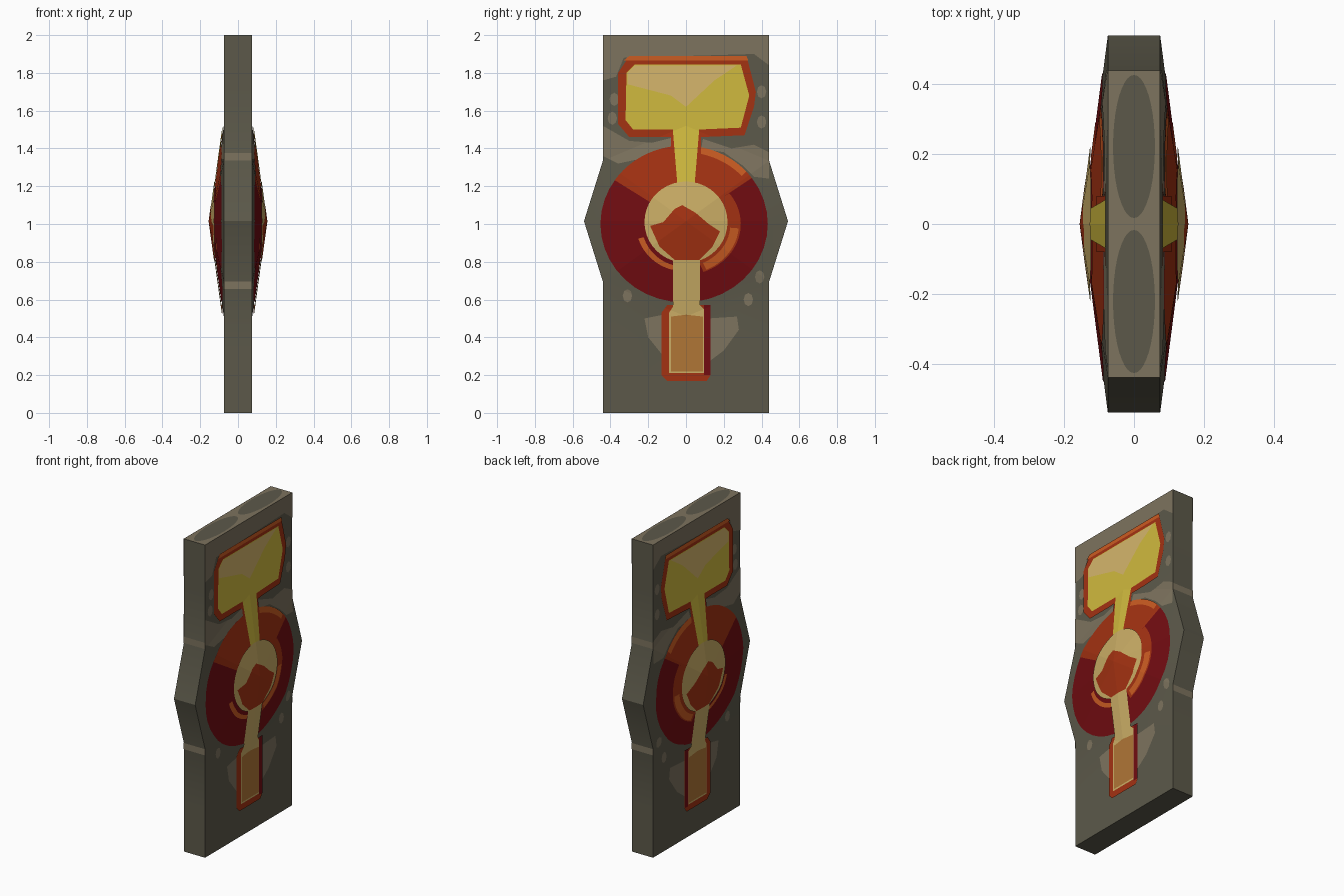
import bpy, bmesh, math
from mathutils import Vector

if "Cube" in bpy.data.objects:
    bpy.data.objects.remove(bpy.data.objects["Cube"])

ZC, T = 1.015, 0.075          # boss centre height, half slab thickness
RIM = [(0, .505), (.44, .32), (.54, 0)]


def srgb(r, g, b):
    return [((c / 255 + .055) / 1.055) ** 2.4 for c in (r, g, b)] + [1]


def material(name, rgb):
    m = bpy.data.materials.new(name)
    m.diffuse_color = srgb(*rgb)
    m.use_nodes = True
    m.node_tree.nodes["Principled BSDF"].inputs["Base Color"].default_value = m.diffuse_color
    return m


OLIVE = material("olive stone", (92, 89, 74))
TAUPE = material("taupe stone", (125, 115, 94))
RED = material("rust red", (164, 50, 18))
DARK = material("dark red", (114, 12, 17))
ORANGE = material("bright orange", (203, 92, 34))
TAN = material("pale tan", (203, 174, 102))
YELLOW = material("yellow", (208, 186, 62))
BROWN = material("ochre brown", (176, 118, 54))
SAND = material("light sand", (214, 182, 108))


def height(y, z):
    """Shallow faceted boss: 1 at the centre, 0 at the rim."""
    p = Vector((abs(y), abs(z - ZC)))
    k = 1
    for a, b in zip(RIM, RIM[1:]):
        n = Vector((a[1] - b[1], b[0] - a[0]))
        k = min(k, 1 - n.dot(p) / n.dot(Vector(a)))
    return .07 * max(0, k)


def crease_lines():
    pts = [(sy * y, sz * z) for y, z in RIM for sy in (1, -1) for sz in (1, -1)]
    lines = [((0, 0), p) for p in pts]
    for sy in (1, -1):
        for sz in (1, -1):
            q = [(sy * y, sz * z) for y, z in RIM]
            lines += list(zip(q, q[1:]))
    return lines


def finish(bm, name, mat, mirror=True):
    bmesh.ops.recalc_face_normals(bm, faces=bm.faces) if not mirror else None
    me = bpy.data.meshes.new(name)
    bm.to_mesh(me)
    bm.free()
    ob = bpy.data.objects.new(name, me)
    bpy.context.collection.objects.link(ob)
    me.materials.append(mat)
    if mirror:
        mod = ob.modifiers.new("both_sides", 'MIRROR')
        mod.use_axis = (True, False, False)
        mod.merge_threshold = .0005
    return ob


def plate(name, outline, mat, layer, walls=False):
    """Flat outline in y,z draped over the boss on both broad sides."""
    bm = bmesh.new()
    f = bm.faces.new([bm.verts.new((0, y, z)) for y, z in outline])
    f.normal_update()
    if f.normal.x < 0:
        f.normal_flip()
    bmesh.ops.triangulate(bm, faces=bm.faces[:])
    for a, b in crease_lines():
        no = Vector((0, a[1] - b[1], b[0] - a[0]))
        bmesh.ops.bisect_plane(bm, geom=bm.verts[:] + bm.edges[:] + bm.faces[:], dist=1e-5,
                               plane_co=(0, a[0], a[1] + ZC), plane_no=no)
    for v in bm.verts:
        v.co.x = T + height(v.co.y, v.co.z) + layer * .0012
    if walls:
        rim = [e for e in bm.edges if e.is_boundary]
        new = bmesh.ops.extrude_edge_only(bm, edges=rim)['geom']
        for v in new:
            if isinstance(v, bmesh.types.BMVert):
                v.co.x = 0
        bmesh.ops.recalc_face_normals(bm, faces=bm.faces)
        if sum(g.normal.x * g.calc_area() for g in bm.faces) < 0:
            bmesh.ops.reverse_faces(bm, faces=bm.faces)
    return finish(bm, name, mat)


def arc(cy, cz, ry, rz, a0=0, a1=360, n=40):
    full = a1 - a0 == 360
    return [(cy + ry * math.cos(math.radians(a0 + (a1 - a0) * i / n)),
             cz + rz * math.sin(math.radians(a0 + (a1 - a0) * i / n)))
            for i in range(n if full else n + 1)]


def band(a0, a1, outer, inner, c=(-.01, 1.0)):
    return arc(*c, *outer, a0, a1, 24) + arc(*c, *inner, a0, a1, 24)[::-1]


# slab with shallow boss and side ridges
half = [(.44, 0), (.44, ZC - .32), (.54, ZC), (.44, ZC + .32), (.44, 2)]
slab = plate("slab", half + [(-y, z) for y, z in half[::-1]], OLIVE, 0, True)
bpy.context.view_layer.objects.active = slab
slab.select_set(True)
bpy.ops.object.shade_smooth_by_angle(angle=math.radians(30))

# weathered stone patches
plate("upper_patch", [(-.44, 2), (-.44, 1.76), (-.37, 1.78), (-.33, 1.88), (.36, 1.9), (.44, 1.84), (.44, 2)], TAUPE, 1)
plate("neck_patch_left", [(-.44, 1.36), (-.36, 1.32), (-.22, 1.35), (-.06, 1.38), (-.06, 1.46), (-.18, 1.43), (-.3, 1.44),
                          (-.44, 1.52)], TAUPE, 1)
plate("neck_patch_right", [(.08, 1.4), (.2, 1.38), (.3, 1.31), (.36, 1.25), (.44, 1.24), (.44, 1.38), (.36, 1.42), (.24, 1.4),
                           (.09, 1.45)], TAUPE, 1)
plate("stem_patch_left", [(-.22, .5), (-.12, .52), (-.12, .3), (-.2, .4)], TAUPE, 1)
plate("stem_patch_right", [(.12, .5), (.27, .51), (.28, .44), (.2, .33), (.12, .27)], TAUPE, 1)
for i, (y, z) in enumerate([(-.38, 1.66), (-.39, 1.56), (.4, 1.7), (.4, 1.54), (-.31, .62), (.33, .6), (.39, .72)]):
    plate(f"chip_{i}", arc(y, z, .025, .035, n=8), TAUPE, 1)

# emblem ring
plate("ring_dark", arc(-.01, 1.0, .443, .415), DARK, 2)
plate("ring_red", band(36, 146, (.443, .415), (.21, .2)), RED, 3)
plate("ring_red_right", band(-70, 37, (.30, .27), (.2, .19)), RED, 3)
plate("ring_orange_edge", band(42, 80, (.443, .415), (.41, .38)), ORANGE, 4)
plate("ring_orange_left", band(198, 256, (.255, .25), (.225, .225)), ORANGE, 4)
plate("ring_orange_right", band(-66, -5, (.29, .265), (.245, .225)), ORANGE, 4)

# hammer-shaped head: border and fill
plate("head_border", [(-.36, 1.8), (-.30, 1.89), (.32, 1.89), (.37, 1.70), (.36, 1.62), (.31, 1.47), (.08, 1.46), (.08, 1.3),
                      (-.08, 1.3), (-.08, 1.46), (-.30, 1.46), (-.36, 1.53)], RED, 5)
plate("head_top_edge", [(-.3, 1.89), (.32, 1.89), (.33, 1.865), (-.33, 1.865)], ORANGE, 6)
plate("head_fill", [(-.315, 1.80), (-.27, 1.845), (.29, 1.845), (.335, 1.68), (.29, 1.51), (.07, 1.5), (.045, 1.2),
                    (-.045, 1.2), (-.07, 1.5), (-.28, 1.5), (-.32, 1.55)], YELLOW, 6)
plate("head_light", [(-.31, 1.80), (-.27, 1.84), (.27, 1.84), (.15, 1.76), (0, 1.62), (-.08, 1.68), (-.31, 1.74)], SAND, 7)

# lower stem: border, dark edge, fill
plate("stem_border", [(-.13, .2), (-.1, .17), (.11, .17), (.13, .2), (.13, .57), (-.1, .57), (-.13, .53)], RED, 5)
plate("stem_dark_edge", [(.095, .2), (.13, .2), (.13, .57), (.095, .57)], DARK, 6)
plate("stem_fill", [(-.09, .21), (.095, .21), (.095, .55), (.075, .57), (.075, .82), (-.07, .82), (-.07, .56), (-.09, .53)],
      TAN, 7)
plate("stem_brown", [(-.08, .22), (.09, .22), (.09, .51), (0, .52), (-.08, .51)], BROWN, 8)

# centre disc and wedge
plate("centre_disc", arc(0, 1.01, .22, .215), TAN, 8)
plate("centre_wedge", [(-.19, .99), (-.12, 1.01), (-.06, 1.08), (-.02, 1.1), (.05, 1.06), (.12, 1.0), (.18, .96), (.14, .88),
                       (.07, .81), (-.06, .81), (-.14, .88)], RED, 9)


# worn edges on the slab top and narrow sides
def sheet(name, pts, mat):
    bm = bmesh.new()
    f = bm.faces.new([bm.verts.new(p) for p in pts])
    f.normal_update()
    c = f.calc_center_median() - Vector((0, 0, 1))
    if f.normal.dot(c) < 0:
        f.normal_flip()
    me = finish(bm, name, mat, False).data
    if me.polygons[0].normal.dot(c) < 0:
        me.flip_normals()


sheet("top_worn_edge", [(-T, -.44, 2.0005), (T, -.44, 2.0005), (T, .44, 2.0005), (-T, .44, 2.0005)], TAUPE)
for s in (-1, 1):
    sheet("top_panel", [(x, y, 2.002) for x, y in arc(0, s * .222, .06, .205)], OLIVE)
    for z in (.655, 1.335):
        sheet("side_worn_edge", [(-T, s * .4415, z), (T, s * .4415, z), (T, s * .4415, z + .04), (-T, s * .4415, z + .04)], TAUPE)
